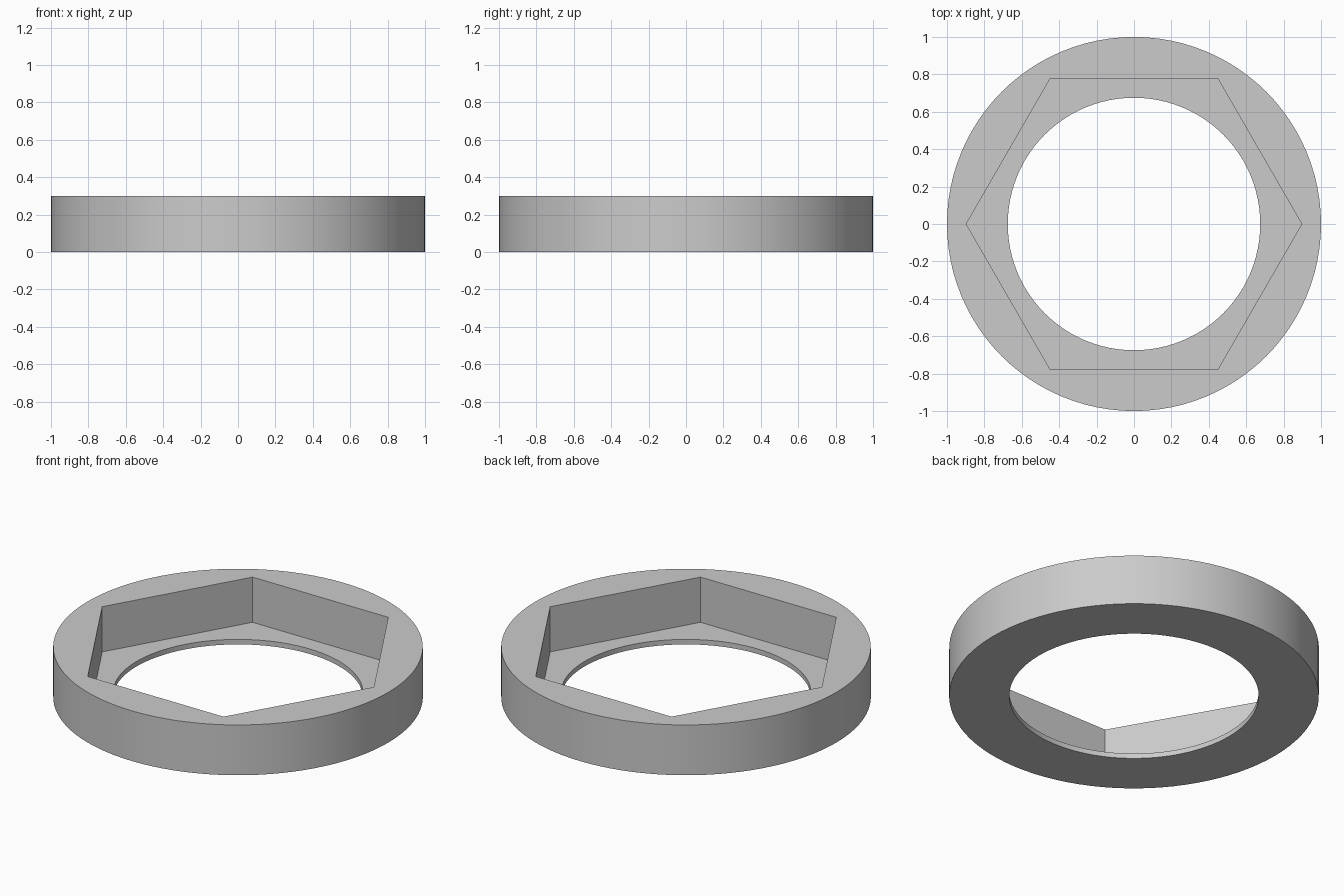
import bpy
import math

if "Cube" in bpy.data.objects:
    bpy.data.objects.remove(bpy.data.objects["Cube"], do_unlink=True)

SEGMENTS = 96
OUTER_RADIUS = 1.0
HEIGHT = 0.3
HEX_RADIUS = 0.897
HOLE_RADIUS = 0.675
LIP = 0.03       # thickness of the ledge under the hexagonal pocket
OVERCUT = 0.1    # how far cutters reach past the surfaces

# Colour
grey = bpy.data.materials.new("plain grey")
grey.use_nodes = True
grey.diffuse_color = (0.6, 0.6, 0.6, 1)
grey.node_tree.nodes["Principled BSDF"].inputs["Base Color"].default_value = grey.diffuse_color


def prism(name, sides, radius, bottom, top):
    """Upright prism with one corner on the +x axis."""
    bpy.ops.mesh.primitive_cylinder_add(
        vertices=sides, radius=radius, depth=top - bottom,
        location=(0, 0, (bottom + top) / 2), rotation=(0, 0, math.pi / 2))
    obj = bpy.context.object
    bpy.ops.object.transform_apply(location=True, rotation=True, scale=True)
    obj.name = name
    obj.data.materials.append(grey)
    return obj


def cut(target, cutter):
    """Subtract the cutter from the target, then discard it."""
    cutter.hide_render = True
    mod = target.modifiers.new(cutter.name, "BOOLEAN")
    mod.operation = "DIFFERENCE"
    mod.solver = "EXACT"
    mod.object = cutter
    bpy.ops.object.select_all(action="DESELECT")
    bpy.context.view_layer.objects.active = target
    target.select_set(True)
    bpy.ops.object.modifier_apply(modifier=mod.name)
    bpy.data.objects.remove(cutter, do_unlink=True)


# Round ring with a hexagonal pocket above a thin ledge with a round hole
ring = prism("hexagonal_socket_ring", SEGMENTS, OUTER_RADIUS, 0, HEIGHT)
cut(ring, prism("hexagonal_pocket", 6, HEX_RADIUS, LIP, HEIGHT + OVERCUT))
cut(ring, prism("round_hole", SEGMENTS, HOLE_RADIUS, -OVERCUT, HEIGHT + OVERCUT))

# Smooth round walls, crisp rims and pocket corners
bpy.ops.object.shade_smooth_by_angle(angle=math.radians(30))
